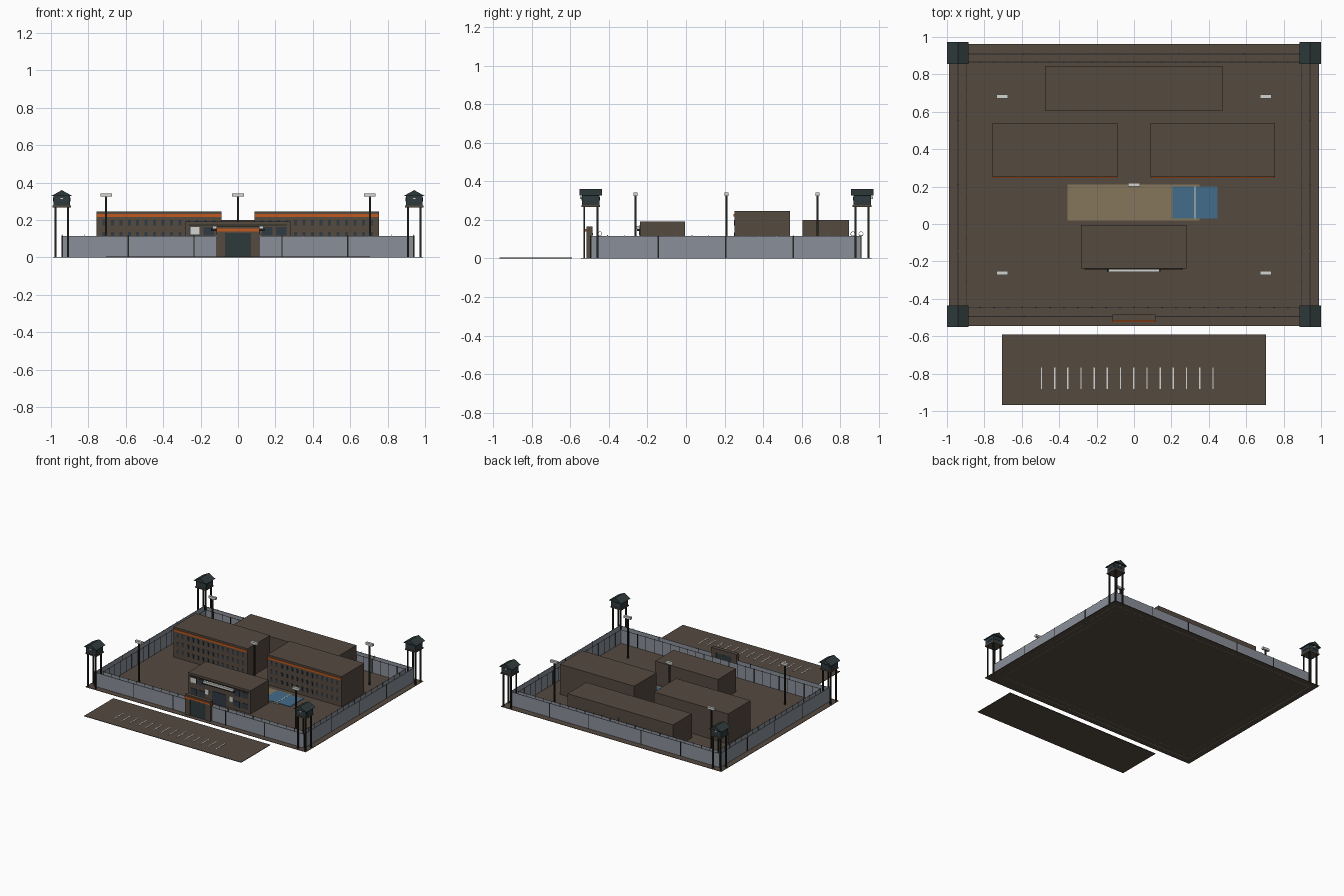
import bpy, bmesh, math
from mathutils import Matrix

cube = bpy.data.objects.get("Cube")
if cube:
    bpy.data.objects.remove(cube, do_unlink=True)


def material(name, hex_code):
    # Convert a display hex colour to linear
    rgb = [int(hex_code[i:i + 2], 16) / 255 for i in (0, 2, 4)]
    col = [c / 12.92 if c < 0.04 else ((c + 0.055) / 1.055) ** 2.4 for c in rgb] + [1]
    m = bpy.data.materials.new(name)
    m.use_nodes = True
    m.diffuse_color = col
    m.node_tree.nodes["Principled BSDF"].inputs["Base Color"].default_value = col
    return m


BROWN = material("earth brown", "554A40")
WALL = material("concrete grey", "8A8F98")
POST = material("dark steel", "24241F")
SLATE = material("slate green", "2F3A3B")
ORANGE = material("orange trim", "C25A1E")
WHITE = material("lamp white", "D4D4D0")
TAN = material("yard tan", "85765C")
BLUE = material("court blue", "426C8A")
GLASS = material("dark glass", "303A44")


def build(name, mat, boxes):
    """One object from boxes given as (x0, x1, y0, y1, z0, z1)."""
    bm = bmesh.new()
    for x0, x1, y0, y1, z0, z1 in boxes:
        mid = Matrix.Translation(((x0 + x1) / 2, (y0 + y1) / 2, (z0 + z1) / 2))
        bmesh.ops.create_cube(bm, size=1, matrix=mid @ Matrix.Diagonal((x1 - x0, y1 - y0, z1 - z0, 1)))
    return finish(name, mat, bm)


def finish(name, mat, bm):
    me = bpy.data.meshes.new(name)
    bm.to_mesh(me)
    bm.free()
    me.materials.append(mat)
    ob = bpy.data.objects.new(name, me)
    bpy.context.collection.objects.link(ob)
    return ob


def block(x, y, w, d, z0, z1):
    """Box centred on x, y."""
    return (x - w / 2, x + w / 2, y - d / 2, y + d / 2, z0, z1)


def steps(a, b, n):
    return [a + (b - a) * i / n for i in range(n + 1)]


# Ground slab, car park and its bay lines
build("ground", BROWN, [(-0.99, 0.99, -0.545, 0.962, 0, 0.003)])
build("car_park", BROWN, [(-0.705, 0.705, -0.967, -0.592, 0, 0.004)])
build("bay_lines", WHITE, [block(x, -0.825, 0.007, 0.115, 0.003, 0.006)
                           for x in steps(-0.495, 0.422, 13)])

# Exercise yard and sports court
build("yard", TAN, [(-0.355, 0.35, 0.018, 0.21, 0.002, 0.005)])
build("court", BLUE, [(0.205, 0.447, 0.03, 0.2, 0.004, 0.007)])
build("court_line", WHITE, [block(0.326, 0.115, 0.006, 0.17, 0.006, 0.008)])


def enclosure(hx, y0, y1, t, h):
    """Four thin walls around a rectangle."""
    cy = (y0 + y1) / 2
    return ([block(s * hx, cy, t, y1 - y0, 0, h) for s in (-1, 1)] +
            [block(0, y, 2 * hx, t, 0, h) for y in (y0, y1)])


def posts(hx, y0, y1, nx, ny, t, z0, z1):
    """Posts along the sides of a rectangle."""
    return ([block(x, y, t, t, z0, z1) for x in steps(-hx, hx, nx) for y in (y0, y1)] +
            [block(s * hx, y, t, t, z0, z1) for s in (-1, 1) for y in steps(y0, y1, ny)[1:-1]])


# Outer wall, joints and wire pins
FRONT, BACK, SIDE = -0.495, 0.908, 0.94
build("outer_wall", WALL, enclosure(SIDE, FRONT, BACK, 0.005, 0.116))
build("wall_joints", POST, [b for b in posts(SIDE, FRONT, BACK, 16, 4, 0.007, 0, 0.117)
                            if min(abs(abs(b[0] + 0.0035) - x) for x in (0.235, 0.5875, SIDE)) < 0.001])
build("wire_pins", WHITE, posts(SIDE, FRONT, BACK, 16, 16, 0.003, 0.11, 0.122))

# Inner fence
build("inner_fence", WALL, enclosure(0.897, -0.447, 0.866, 0.003, 0.113))
build("fence_posts", POST, posts(0.897, -0.447, 0.866, 24, 18, 0.005, 0, 0.115))

# Wire rings on top of the walls
for y in (FRONT, -0.447, 0.866, BACK):
    bpy.ops.mesh.primitive_torus_add(location=(0, y, 0.128), rotation=(0, math.pi / 2, 0),
                                     major_radius=0.011, minor_radius=0.0012,
                                     major_segments=16, minor_segments=4)
    ring = bpy.context.object
    ring.name = "wire_ring"
    ring.data.materials.append(WHITE)

# Gatehouse with steel gate and trim
build("gatehouse", BROWN, [(-0.115, -0.07, -0.516, -0.485, 0, 0.165),
                           (0.07, 0.115, -0.516, -0.485, 0, 0.165),
                           (-0.07, 0.07, -0.516, -0.485, 0.132, 0.165)])
build("gate", SLATE, [(-0.07, 0.07, -0.51, -0.492, 0.003, 0.132)])
build("gate_trim", ORANGE, [(-0.115, 0.115, -0.523, -0.515, 0.139, 0.154)])

# Administration building
AF = -0.238
build("admin_block", BROWN, [(-0.283, 0.28, AF, -0.005, 0, 0.192)])
build("admin_canopy", POST, [(-0.145, 0.142, -0.254, AF, 0.142, 0.154)])
build("admin_sign", WHITE, [(-0.135, 0.135, -0.257, AF, 0.154, 0.168)])
build("admin_sill", POST, [(-0.265, 0.262, -0.243, AF, 0.17, 0.175)])
build("admin_windows", GLASS, [block(x, AF, 0.056, 0.008, z, z + 0.045)
                               for x in (-0.23, -0.157, 0.157, 0.23) for z in (0.03, 0.118)])
build("admin_door", GLASS, [block(0, AF, 0.13, 0.008, 0.003, 0.1)])
build("admin_panels", WHITE, [block(-0.23, AF, 0.048, 0.012, 0.122, 0.162),
                              block(-0.11, AF, 0.035, 0.012, 0.06, 0.1),
                              block(0.11, AF, 0.035, 0.012, 0.06, 0.1)])

# Two cell blocks with orange bands and narrow windows
for side, x0 in (("right", -0.757), ("left", 0.087)):
    x1, yf = x0 + 0.668, 0.252
    build(side + "_cell_block", BROWN, [(x0, x1, yf, 0.54, 0, 0.247)])
    build(side + "_band", ORANGE, [(x0 + 0.003, x1 - 0.003, yf - 0.005, yf, 0.217, 0.232)])
    build(side + "_cell_windows", GLASS, [block(x, yf, 0.016, 0.006, z, z + 0.03)
                                          for x in steps(x0 + 0.04, x1 - 0.04, 13)
                                          for z in (0.04, 0.105, 0.17)])

# Rear workshop
build("workshop", BROWN, [(-0.476, 0.472, 0.605, 0.845, 0, 0.2)])

# Floodlights
lamps = [(s * 0.705, y) for s in (-1, 1) for y in (-0.262, 0.682)] + [(0, 0.21)]
build("floodlight_poles", POST, [block(x, y, 0.01, 0.01, 0, 0.33) for x, y in lamps])
build("floodlight_heads", WHITE, [block(x, y, 0.062, 0.02, 0.325, 0.343) for x, y in lamps])

# Corner watchtowers
for cx in (-0.942, 0.942):
    for cy in (-0.494, 0.914):
        out = 1 if cy > 0 else -1
        build("tower_legs", POST, [block(cx + i * 0.034, cy + j * 0.034, 0.01, 0.01, 0, 0.28)
                                   for i in (-1, 1) for j in (-1, 1)])
        build("tower_floor", BROWN, [block(cx, cy, 0.098, 0.098, 0.268, 0.278)])
        build("tower_cabin", SLATE, [block(cx, cy, 0.09, 0.09, 0.278, 0.332)])
        build("tower_windows", GLASS, [block(cx, cy, 0.094, 0.06, 0.3, 0.32),
                                       block(cx, cy, 0.06, 0.094, 0.3, 0.32)])
        build("tower_lamp", WHITE, [block(cx, cy + out * 0.05, 0.018, 0.012, 0.31, 0.322)])
        # Gable roof from a swept triangle
        bm = bmesh.new()
        tri = [bm.verts.new((cx + x, cy - 0.058, z)) for x, z in ((-0.058, 0.328), (0.058, 0.328), (0, 0.36))]
        face = bm.faces.new(tri)
        ext = bmesh.ops.extrude_face_region(bm, geom=[face])["geom"]
        bmesh.ops.translate(bm, vec=(0, 0.116, 0), verts=[v for v in ext if isinstance(v, bmesh.types.BMVert)])
        bmesh.ops.recalc_face_normals(bm, faces=bm.faces)
        finish("tower_roof", SLATE, bm)
